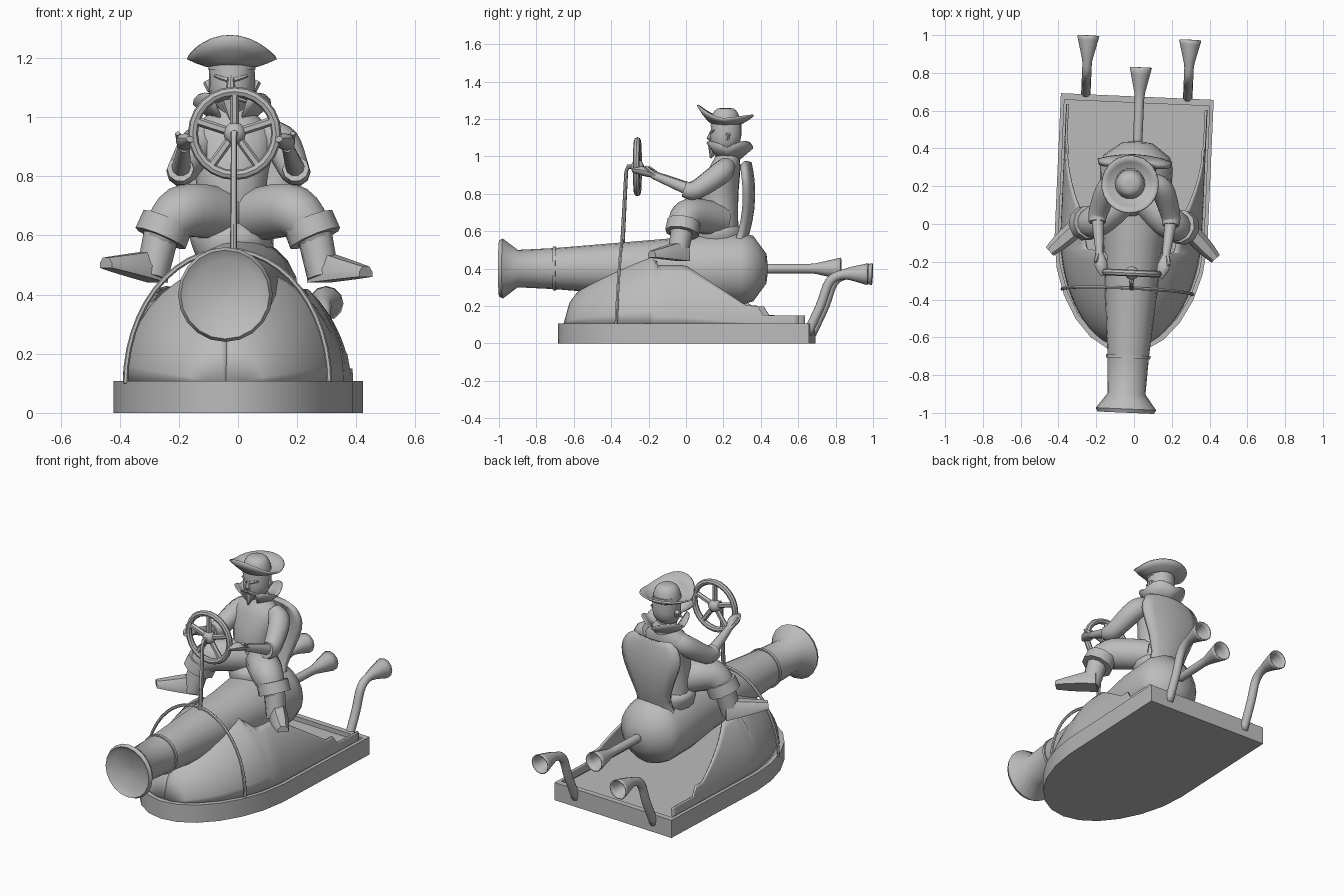
import bpy, bmesh
from math import sin, cos, pi, radians, asin
from mathutils import Vector, Matrix

if "Cube" in bpy.data.objects:
    bpy.data.objects.remove(bpy.data.objects["Cube"])

grey = bpy.data.materials.new("plain_grey")
grey.use_nodes = True
grey.diffuse_color = (.5, .5, .5, 1)
grey.node_tree.nodes["Principled BSDF"].inputs["Base Color"].default_value = grey.diffuse_color
parts = []
HULL_X, RIDER_X = -.012, -.03      # hull and rider centre lines


def turn(count, start=0, sweep=2 * pi):
    """Evenly spaced angles."""
    return [start + sweep * k / count for k in range(count)]


def steps(start, end, count):
    return [start + (end - start) * k / count for k in range(count + 1)]


def smooth(keys, count=4):
    """Flowing curve through a few key points of any dimension."""
    keys = [Vector(k) for k in keys]
    keys = keys[:1] + keys + keys[-1:]
    out = []
    for a, b, c, d in zip(keys, keys[1:], keys[2:], keys[3:]):
        for t in turn(count, sweep=1):
            out.append(b + (c - a) * (t / 2) + (a * 2 - b * 5 + c * 4 - d) * (t * t / 2)
                       + (b * 3 - a - c * 3 + d) * (t ** 3 / 2))
    return out + keys[-1:]


def skin(name, rows, loop=True, caps=True, thick=0, wrap=False):
    """Join rows of points with quads and shade the result."""
    bm = bmesh.new()
    rows = [[bm.verts.new(p) for p in row] for row in rows]
    count = len(rows[0])
    pairs = list(zip(rows, rows[1:]))
    if wrap:
        pairs.append((rows[-1], rows[0]))
    for a, b in pairs:
        for i in range(count if loop else count - 1):
            j = (i + 1) % count
            bm.faces.new((a[i], a[j], b[j], b[i]))
    if caps and loop and not wrap:
        bm.faces.new(rows[0])
        bm.faces.new(rows[-1])
    bmesh.ops.remove_doubles(bm, verts=bm.verts, dist=.0005)
    bmesh.ops.recalc_face_normals(bm, faces=bm.faces)
    mesh = bpy.data.meshes.new(name)
    bm.to_mesh(mesh)
    bm.free()
    mesh.materials.append(grey)
    mesh.polygons.foreach_set("use_smooth", [True] * len(mesh.polygons))
    mesh.set_sharp_from_angle(angle=radians(40))
    part = bpy.data.objects.new(name, mesh)
    bpy.context.collection.objects.link(part)
    if thick:
        shell = part.modifiers.new("thickness", 'SOLIDIFY')
        shell.thickness = thick
        shell.offset = 0
    parts.append(part)


def tube(name, path, sides=10, flat=1, **options):
    """Round limb through (x, y, z, radius) points."""
    centres = [Vector(p[:3]) for p in path]
    frame, last, rows = Matrix.Identity(3), Vector((0, 0, 1)), []
    for i, centre in enumerate(centres):
        ahead = (centres[min(i + 1, len(path) - 1)] - centres[max(i - 1, 0)]).normalized()
        frame = last.rotation_difference(ahead).to_matrix() @ frame
        last, r = ahead, path[i][3]
        rows.append([centre + frame @ Vector((r * cos(a), r * flat * sin(a), 0)) for a in turn(sides)])
    skin(name, rows, **options)


def lathe(name, profile, z, sides=20, **options):
    """Turn a (y, radius) profile about a line running front to back."""
    skin(name, [[(r * cos(a), y, z + r * sin(a)) for a in turn(sides)] for y, r in profile], **options)


def stack(name, levels, sides=14):
    """Loft upright ellipses given as (z, y, half width, half depth)."""
    skin(name, [[(RIDER_X + w * cos(a), y + d * sin(a), z) for a in turn(sides)]
                for z, y, w, d in smooth(levels)])


def beam(y):
    """Half width of the boat, narrowing towards the bow."""
    u = min(1, max(0, (-.1 - y) / .585))
    return .405 * (1 - u ** 1.8) ** .5


# Hull plate with a sunken deck
def outline(scale, z):
    half = [(beam(y), y) for y in (-.1 - .585 * sin(a) for a in steps(pi / 2, 0, 6))] + [(beam(0), .675)]
    loop = half + [(-x, y) for x, y in half[:0:-1]]
    return [(HULL_X + x * scale, y * scale, z) for x, y in loop]


skin("hull_plate", [outline(1, 0), outline(1, .107), outline(.95, .107), outline(.95, .08)])

# Domed hull shell, closed over the bow and cut away towards the back
for side, s in (("left", 1), ("right", -1)):
    rows = []
    for y in steps(-.65, .62, 40):
        w = .91 * beam(y - .03)
        h = .42 * min(1, (y + .65) / .55) ** .45
        edge = max(.1 if y < .41 else .05, min(.315, .32 - .65 * y))
        top = pi / 2 if y < -.15 else asin(min(1, edge / h))
        rows.append([(HULL_X + s * w * cos(a), y, .1 + h * sin(a)) for a in steps(0, top, 9)])
    skin(side + "_hull_shell", rows, loop=False, thick=.012)

# Cannon and its reinforcing ring
AXIS = .4
lathe("cannon", [(-.97, .001), (-.98, .12), (-1, .15), (-.98, .16), (-.9, .1), (-.7, .11), (-.1, .16),
                 (.1, .187), (.3, .193), (.36, .175), (.43, .08), (.44, .001)], AXIS)
lathe("cannon_ring", [(y, .117) for y in (-.712, -.695)], AXIS)


# Open flared pipes: one from the breech, two bent up from the deck
def flare(y, start, end):
    return .022 + .034 * max(0, (y - start) / (end - start))


lathe("rear_pipe", [(y, flare(y, .68, .83)) for y in steps(.42, .83, 12)], AXIS, caps=False, thick=.006, sides=12)
bend = smooth([(.66, .05), (.73, .2), (.78, .33), (.86, .37), (.985, .37)])
for side, x in (("left", .255), ("right", -.285)):
    tube(side + "_exhaust", [(x, y, z, flare(y, .85, .985)) for y, z in bend], sides=12, caps=False, thick=.006)

# Strap over the hull, steering column and wheel
tube("hull_strap", [(-.02 + .345 * cos(a), -.36 + .02 * sin(a), .1 + .45 * sin(a), .009)
                    for a in steps(0, pi, 24)], sides=6)
HUB_Y, HUB_Z, RIM = -.26, .945, .141
tube("steering_column", [(0, -.34, .53, .012), (0, -.32, .92, .01), (0, -.31, HUB_Z, .012),
                         (0, HUB_Y, HUB_Z, .012)], sides=8)
skin("wheel_rim", [[(cos(a) * (RIM + .017 * cos(b)), HUB_Y + .018 * sin(b), HUB_Z + sin(a) * (RIM + .017 * cos(b)))
                    for b in turn(8)] for a in turn(24)], wrap=True)
lathe("wheel_hub", [(HUB_Y + .035 * sin(a), .038 * cos(a)) for a in steps(-1.3, 1.3, 6)], HUB_Z, sides=12)
for a in turn(5, start=pi / 2):
    tube("wheel_spoke", [(r * cos(a), HUB_Y, HUB_Z + r * sin(a), .015) for r in (.02, RIM)], sides=6)

# Seat back, a dished panel, and the cushion
skin("seat_back", [[(-.01 + w * u, .355 - .7 * (z - .8) ** 2 - .03 * u * u, z) for u in steps(-1, 1, 6)]
                   for z, w in smooth([(.48, .15), (.6, .11), (.83, .19), (.93, .175), (.965, .12)])],
     loop=False, thick=.03)
stack("seat_cushion", [(.53, .17, .12, .13), (.6, .17, .14, .13), (.64, .17, .1, .1)])

# Rider's torso and head
stack("torso", [(.59, .19, .12, .09), (.78, .18, .12, .1), (.93, .205, .145, .085), (1, .22, .09, .065), (1.04, .22, .05, .05)])
stack("head", [(1.01, .19, .03, .03), (1.08, .21, .075, .08), (1.2, .215, .075, .08)])

# Face
tube("beard", [(RIDER_X, .15, 1.05, .035), (RIDER_X, .13, .99, .004)], sides=8)
tube("nose", [(RIDER_X, .14, 1.14, .008), (RIDER_X, .125, 1.095, .016), (RIDER_X, .135, 1.08, .008)], sides=8)
for s in (1, -1):
    for name, near, far, rise in (("eyebrow", .01, .055, .015), ("moustache", 0, .06, -.02)):
        z = 1.125 if rise > 0 else 1.07
        tube(name, [(RIDER_X + s * near, .135, z, .01), (RIDER_X + s * far, .15, z + rise, .005)], sides=6)
    tube("ear", [(RIDER_X + s * .07, .22, 1.09, .014), (RIDER_X + s * .085, .23, 1.12, .014)], sides=6)

# Flared collar, open at the front
skin("collar", [[(RIDER_X + (.06 + .07 * t) * cos(a), .225 + (.06 + .07 * t) * sin(a), .985 + .06 * t + .035 * t * abs(sin(2 * a)))
                 for a in steps(-pi / 3, pi * 4 / 3, 20)] for t in steps(0, 1, 2)], loop=False, thick=.008)

# Hat with the brim turned up at the front
HAT_Y = .21
skin("hat_brim", [[(RIDER_X + r * cos(a), HAT_Y + r * sin(a),
                    1.17 + ((r - .06) / .09) ** 1.5 * (.03 + .075 * max(0, -sin(a)) ** 1.7 + .02 * max(0, sin(a))))
                   for a in turn(28)] for r in steps(.06, .15, 3)], caps=False, thick=.01)
skin("hat_crown", [[(RIDER_X + .08 * cos(b) ** .5 * cos(a), HAT_Y + .08 * cos(b) ** .5 * sin(a), 1.16 + .1 * sin(b))
                    for a in turn(18)] for b in steps(0, 1.5, 6)])

# Arms reaching for the wheel, legs astride the cannon
for side, s in (("left", 1), ("right", -1)):
    def limb(name, keys, **options):
        tube(side + name, [(s * x, y, z, r) for x, y, z, r in smooth(keys)], **options)

    limb("_sleeve", [(.08, .22, .95, .05), (.14, .19, .91, .062), (.19, .06, .82, .052), (.195, 0, .825, .045)])
    limb("_forearm", [(.195, .03, .82, .034), (.175, -.17, .9, .02)])
    limb("_hand", [(.18, -.15, .895, .018), (.165, -.22, .92, .035), (.15, -.28, .925, .014)], flat=.7)
    limb("_thumb", [(.185, -.17, .91, .014), (.195, -.21, .945, .009)], sides=6)
    limb("_leg", [(.02, .18, .66, .09), (.17, .03, .685, .092), (.24, -.01, .63, .075), (.265, -.015, .57, .05)], sides=12)
    limb("_boot_cuff", [(.237, 0, .65, .09), (.262, -.01, .59, .092)])
    limb("_boot_leg", [(.26, -.01, .6, .06), (.29, -.035, .46, .055)])

    # Foot: a blunt wedge pointing outwards and forwards
    rows = []
    lift = .03 if s < 0 else 0
    for t in steps(0, 1, 4):
        w, low, high = .05 - .02 * t ** 3, .44 + .02 * t, .55 - .055 * t
        shape = [(-1, low), (1, low), (1, (low + high) / 2), (.5, high), (-.5, high), (-1, (low + high) / 2)]
        rows.append([(s * (.27 + .17 * t + w * k * .7), -.165 * t + w * k * .7, z + lift * t)
                     for k, z in shape])
    skin(side + "_foot", rows)

# The whole model is turned slightly about the upright axis
for part in parts:
    part.data.transform(Matrix.Rotation(radians(-2.5), 4, 'Z'))
